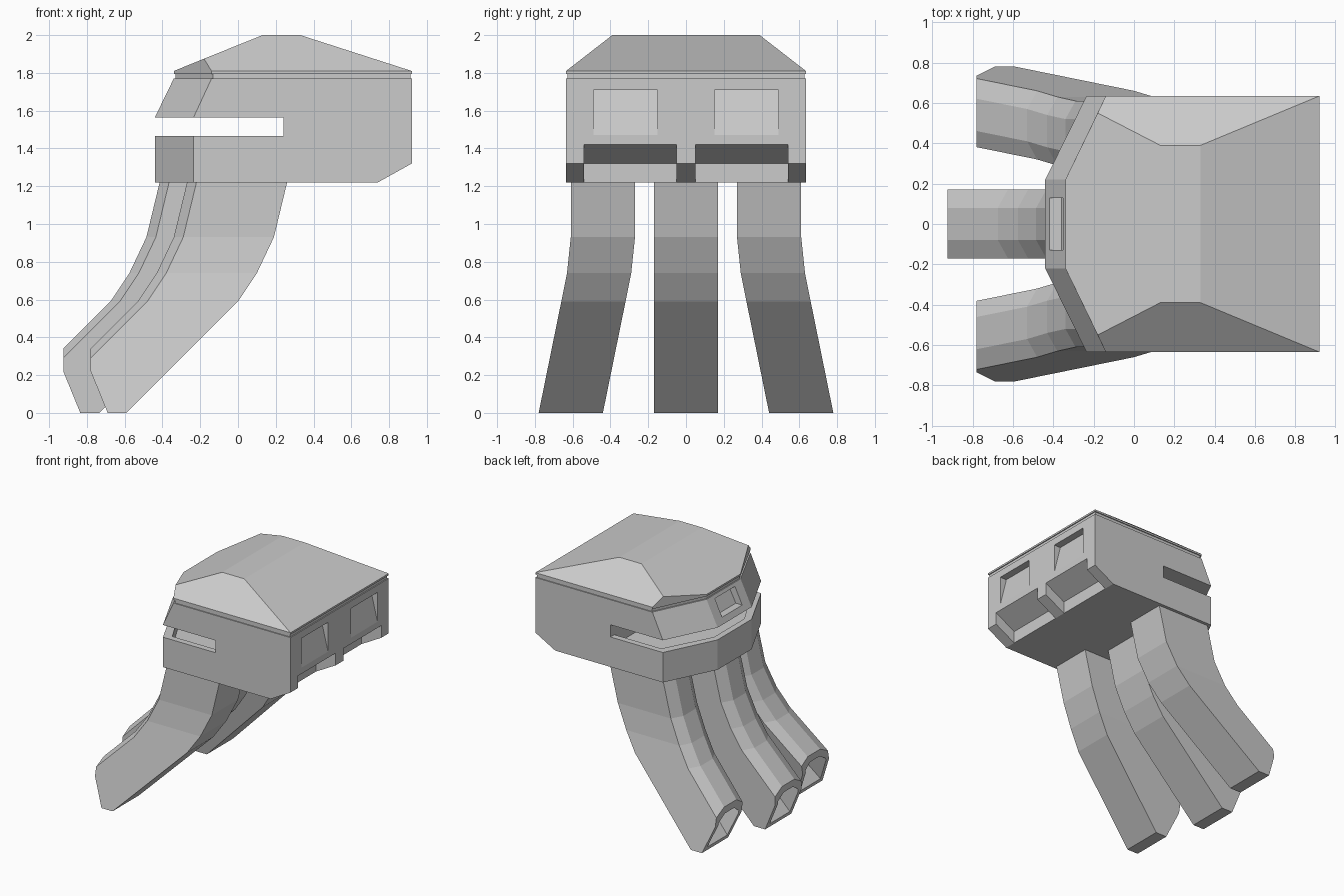
import bpy, bmesh

if "Cube" in bpy.data.objects:
    bpy.data.objects.remove(bpy.data.objects["Cube"])


def make(name, bm):
    bmesh.ops.recalc_face_normals(bm, faces=bm.faces)
    me = bpy.data.meshes.new(name)
    bm.to_mesh(me)
    bm.free()
    ob = bpy.data.objects.new(name, me)
    bpy.context.collection.objects.link(ob)
    return ob


def loft(name, rings):
    """Skin a closed solid through rings of equal point count."""
    bm = bmesh.new()
    vs = [[bm.verts.new(p) for p in r] for r in rings]
    n = len(vs[0])
    for a, b in zip(vs, vs[1:]):
        for i in range(n):
            j = (i + 1) % n
            bm.faces.new((a[i], a[j], b[j], b[i]))
    bm.faces.new(vs[0])
    bm.faces.new(vs[-1])
    return make(name, bm)


def prism_y(profile, y0, y1):
    """Extrude an (x, z) profile along y."""
    return loft("cutter", [[(x, y, z) for x, z in profile] for y in (y0, y1)])


def cut(ob, cutter):
    cutter.hide_render = True
    m = ob.modifiers.new("cut", 'BOOLEAN')
    m.operation = 'DIFFERENCE'
    m.solver = 'EXACT'
    m.object = cutter
    bpy.context.view_layer.objects.active = ob
    bpy.ops.object.modifier_apply(modifier=m.name)
    bpy.data.objects.remove(cutter)


def plan(front, corner, z, inset=0.0, back=0.92):
    """Six-sided cabin outline with clipped front corners."""
    f, c, b = front + inset, corner + inset, back - inset
    yn, yw = 0.22 - inset * 0.5, 0.635 - inset
    return [(f, -yn, z), (c, -yw, z), (b, -yw, z),
            (b, yw, z), (c, yw, z), (f, yn, z)]


# Cabin body: straight lower part, sloped front above the slot
body = loft("cabin_body", [plan(-0.44, -0.235, 1.22),
                           plan(-0.44, -0.235, 1.565),
                           plan(-0.34, -0.14, 1.77)])

# Slot through the front, and the hollow tray below it
cut(body, prism_y([(-1, 1.465), (0.24, 1.465), (0.24, 1.565), (-1, 1.565)], -1, 1))
cut(body, loft("cutter", [plan(-0.44, -0.235, z, 0.05, 0.29) for z in (1.38, 1.52)]))

# Rear lower chamfer
cut(body, prism_y([(0.74, 1.22), (0.92, 1.32), (1.1, 1.42), (1.1, 1.1), (0.524, 1.1)], -1, 1))

# Rear wedge windows and stepped notches
for s in (-1, 1):
    cut(body, prism_y([(0.92, 1.47), (0.86, 1.71), (1.0, 1.71), (1.0, 1.47)],
                      s * 0.15, s * 0.49))
    cut(body, prism_y([(0.74, 1.1), (0.74, 1.32), (0.92, 1.42), (1.1, 1.52), (1.1, 1.1)],
                      s * 0.05, s * 0.54))

# Front window recess
cut(body, prism_y([(-0.6, 1.61), (-0.36, 1.61), (-0.29, 1.745), (-0.6, 1.745)], -0.13, 0.13))

# Recessed neck between cabin and roof
loft("roof_neck", [plan(-0.34, -0.14, z, 0.008) for z in (1.77, 1.795)])

# Hipped roof as a convex hull
bm = bmesh.new()
pts = plan(-0.34, -0.14, 1.795) + plan(-0.34, -0.14, 1.81)
pts += [(x, s * y, z) for s in (-1, 1)
        for x, y, z in ((-0.18, 0.55, 1.875), (0.13, 0.39, 2.0), (0.33, 0.39, 2.0))]
for p in pts:
    bm.verts.new(p)
bmesh.ops.convex_hull(bm, input=bm.verts)
bmesh.ops.dissolve_limit(bm, angle_limit=0.03, verts=bm.verts, edges=bm.edges)
make("roof", bm)

# Legs: horizontal section sheared down a curved path (z, x shift, y shift)
PATH = [(1.22, 0, 0), (0.93, -0.07, 0), (0.74, -0.16, 0.02), (0.59, -0.26, 0.05), (0, -0.85, 0.17)]
SECTION = [(0.26, -0.17), (0.26, 0.17), (-0.22, 0.17), (-0.27, 0.08), (-0.27, -0.08), (-0.22, -0.17)]
TUNNEL = [(0.11, -0.13), (0.11, 0.13), (-0.17, 0.13), (-0.215, 0.06), (-0.215, -0.06), (-0.17, -0.13)]
END = [(-0.78, 0.22), (-0.69, 0), (-0.649, -0.1), (-2, -0.1), (-2, 0.8), (-0.78, 0.8)]


def leg_loft(name, section, path, ox, side):
    return loft(name, [[(x + ox + dx, y + side * (0.44 + dy), z) for x, y in section]
                       for z, dx, dy in path])


for name, side, ox in (("right_leg", -1, 0), ("middle_leg", 0, -0.145), ("left_leg", 1, 0)):
    leg = leg_loft(name, SECTION, PATH, ox, side)
    cut(leg, prism_y([(x + ox, z) for x, z in END], -1.2, 1.2))
    cut(leg, leg_loft("cutter", TUNNEL, PATH[3:], ox, side))
